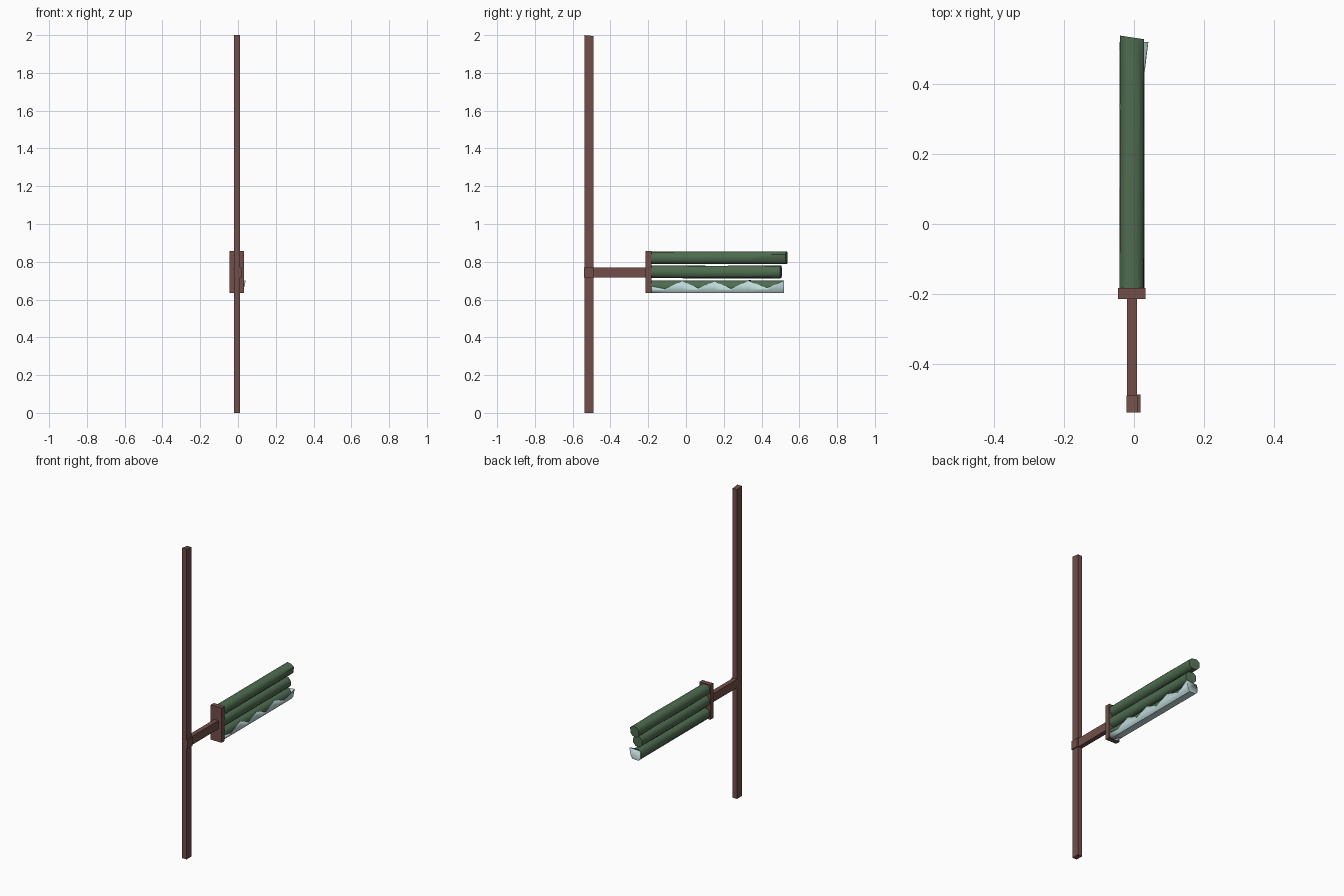
import bpy, bmesh, math, random

if "Cube" in bpy.data.objects:
    bpy.data.objects.remove(bpy.data.objects["Cube"])
random.seed(4)

def mat(name, c):
    m = bpy.data.materials.new(name)
    m.diffuse_color = (*c, 1)
    m.use_nodes = True
    m.node_tree.nodes["Principled BSDF"].inputs["Base Color"].default_value = m.diffuse_color
    return m

BROWN = mat("brown_wood", (0.17, 0.078, 0.068))
GREEN = mat("dark_green", (0.078, 0.15, 0.08))
PALE = mat("pale_ice", (0.52, 0.69, 0.69))

def finish(name, bm, m, smooth=False, recalc=True):
    if recalc:
        bmesh.ops.recalc_face_normals(bm, faces=bm.faces[:])
    me = bpy.data.meshes.new(name)
    bm.to_mesh(me)
    bm.free()
    ob = bpy.data.objects.new(name, me)
    bpy.context.collection.objects.link(ob)
    me.materials.append(m)
    if smooth:
        bpy.context.view_layer.objects.active = ob
        ob.select_set(True)
        bpy.ops.object.shade_smooth_by_angle(angle=math.radians(50))
        ob.select_set(False)
    return ob

def box(name, x0, x1, y0, y1, z0, z1, m, slope=0):
    bm = bmesh.new()
    bmesh.ops.create_cube(bm, size=1)
    for v in bm.verts:
        back, top = v.co.y > 0, v.co.z > 0
        v.co = (x1 if v.co.x > 0 else x0, y1 if back else y0,
                (z1 - (slope if back else 0)) if top else z0)
    return finish(name, bm, m)

# Upright post, cross arm, joint and end plate
box("post", -0.021, 0.010, -0.538, -0.490, 0, 2.0, BROWN, slope=0.005)
box("arm", -0.020, 0.009, -0.539, -0.20, 0.716, 0.771, BROWN)
box("arm_joint", -0.020, 0.018, -0.539, -0.487, 0.716, 0.771, BROWN)
box("end_plate", -0.045, 0.033, -0.214, -0.183, 0.634, 0.858, BROWN)

# Rough rounded-square rolls running back from the plate
def roll(name, zc, y1, m):
    n = 8
    ys = [-0.19, 0.05, 0.34, y1]
    bm = bmesh.new()
    rings = []
    for i, y in enumerate(ys):
        ring = []
        for k in range(n):
            a = 2 * math.pi * (k + 0.5) / n
            c, s = math.cos(a), math.sin(a)
            px = math.copysign(abs(c) ** 0.8, c) * 0.036
            pz = math.copysign(abs(s) ** 0.8, s) * 0.035
            j = random.uniform(-0.0015, 0.0015)
            slant = -px * 0.15 if i == len(ys) - 1 else 0
            ring.append(bm.verts.new((-0.006 + px + j, y + slant, zc + pz + j)))
        rings.append(ring)
    for a, b in zip(rings, rings[1:]):
        for k in range(n):
            bm.faces.new((a[k], a[(k + 1) % n], b[(k + 1) % n], b[k]))
    bm.faces.new(rings[0])
    bm.faces.new(rings[-1])
    return finish(name, bm, m, True)

roll("top_roll", 0.821, 0.533, GREEN)
roll("middle_roll", 0.746, 0.503, GREEN)
roll("lower_roll", 0.668, 0.510, GREEN)

# Pale shell round the underside and right of the lower roll, zigzag top edge
bm = bmesh.new()
edge = [(-0.19, 0.672), (-0.11, 0.656), (-0.02, 0.700), (0.065, 0.659),
        (0.15, 0.698), (0.24, 0.657), (0.33, 0.701), (0.43, 0.660), (0.52, 0.702)]
cols = []
for y, z in edge:
    flare = 0.011 * max(0, (y - 0.43) / 0.09)
    pts = [(-0.041, 0.650), (-0.026, 0.634), (0.018, 0.634),
           (0.0295, 0.650), (0.0300 + flare, z)]
    cols.append([bm.verts.new((x, y, zz)) for x, zz in pts])
for a, b in zip(cols, cols[1:]):
    for k in range(4):
        bm.faces.new((a[k], b[k], b[k + 1], a[k + 1]))
# End cover of the shell
last = cols[-1]
corner = bm.verts.new((-0.038, 0.52, 0.698))
bm.faces.new(last + [corner])
shell = finish("zigzag_shell", bm, PALE, True)
sol = shell.modifiers.new("thickness", 'SOLIDIFY')
sol.thickness = 0.002
sol.offset = -1
